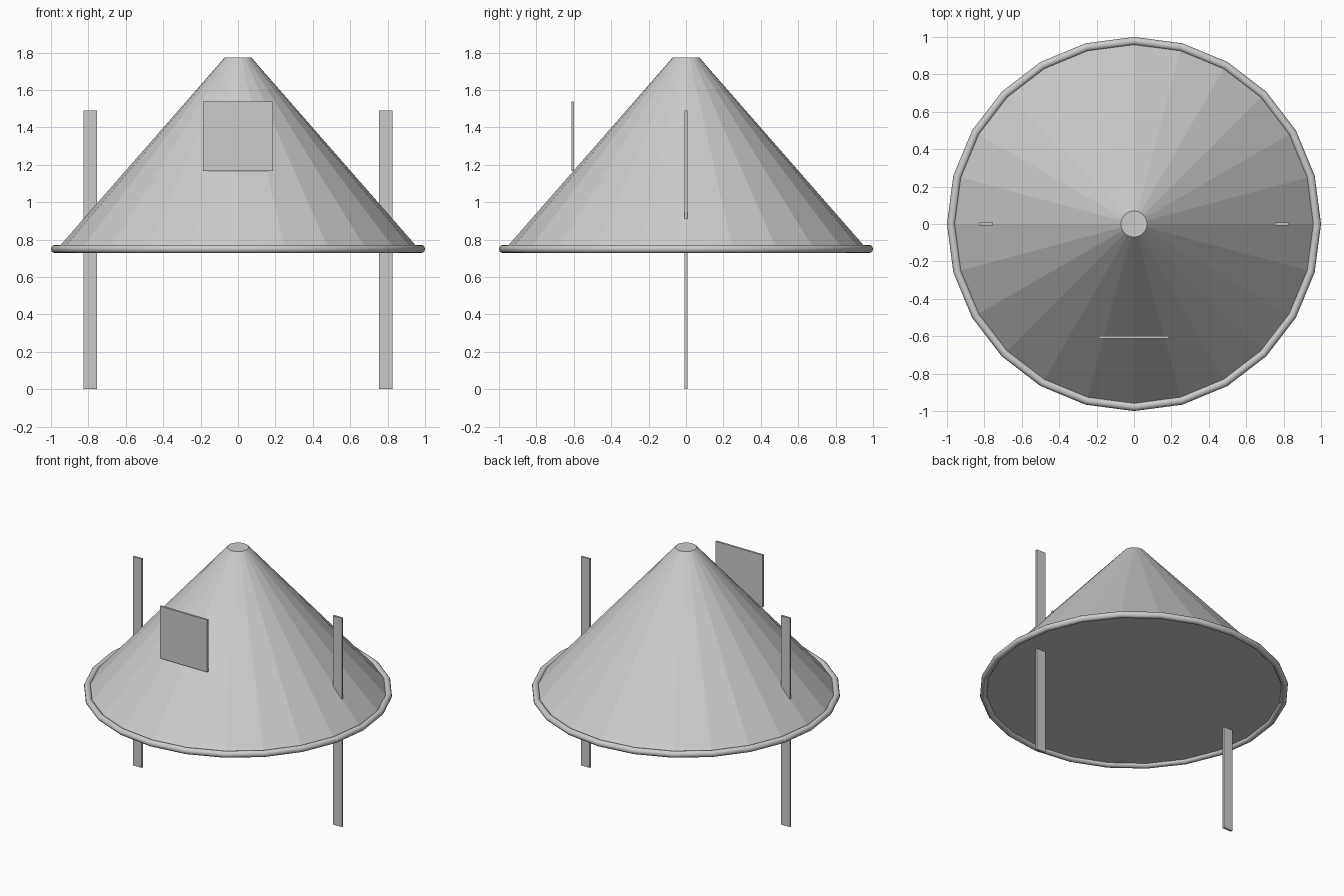
import bpy
import math

if "Cube" in bpy.data.objects:
    bpy.data.objects.remove(bpy.data.objects["Cube"], do_unlink=True)

SIDES = 24
RIM_Z = 0.75

# One plain grey for every part
grey = bpy.data.materials.new("plain_grey")
grey.use_nodes = True
colour = (0.6, 0.6, 0.6, 1)
grey.diffuse_color = colour
grey.node_tree.nodes["Principled BSDF"].inputs["Base Color"].default_value = colour


def finish(name):
    obj = bpy.context.object
    obj.name = name
    obj.data.materials.append(grey)
    return obj


def slab(name, centre, size):
    bpy.ops.mesh.primitive_cube_add(size=1, location=centre)
    obj = finish(name)
    obj.scale = size
    bpy.ops.object.transform_apply(location=False, rotation=False, scale=True)
    return obj


# Faceted cone roof with a small flat top
TOP_Z = 1.775
bpy.ops.mesh.primitive_cone_add(vertices=SIDES, radius1=0.967, radius2=0.07,
                                depth=TOP_Z - RIM_Z,
                                location=(0, 0, (TOP_Z + RIM_Z) / 2))
finish("cone_roof")

# Rounded rim around the base of the roof
bpy.ops.mesh.primitive_torus_add(major_segments=SIDES, minor_segments=12,
                                 major_radius=0.978, minor_radius=0.022,
                                 location=(0, 0, RIM_Z))
finish("rim")
bpy.ops.object.shade_smooth_by_angle(angle=math.radians(40))

# Flat upright strap on each side
for side, x in (("left", 0.79), ("right", -0.79)):
    slab(side + "_strap", (x, 0, 0.745), (0.07, 0.015, 1.49))

# Square plate standing off the front slope
slab("front_plate", (0, -0.606, 1.352), (0.372, 0.015, 0.372))
